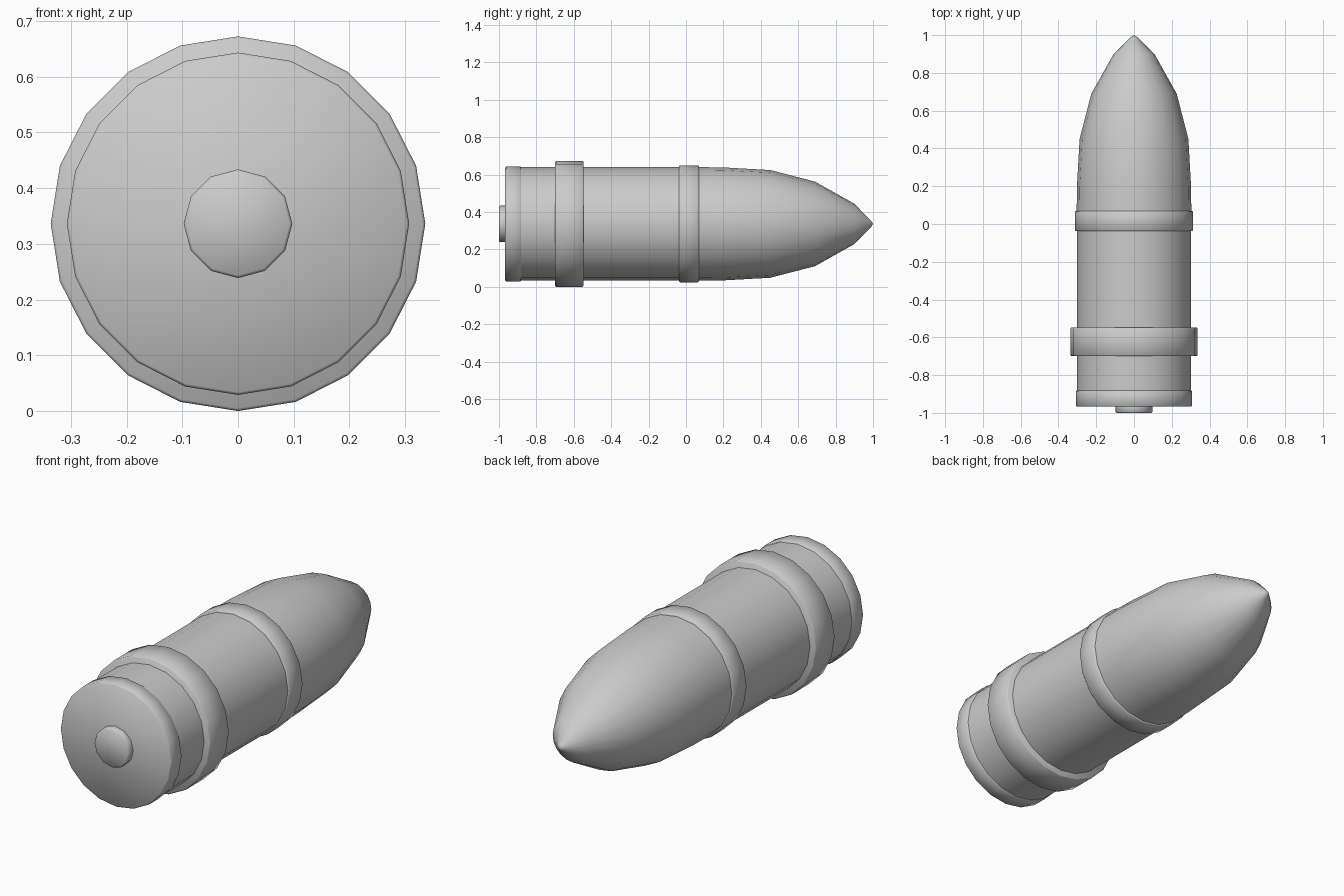
import bpy, bmesh, math

if "Cube" in bpy.data.objects:
    bpy.data.objects.remove(bpy.data.objects["Cube"])

CZ = 0.336  # height of the long axis

metal = bpy.data.materials.new("grey metal")
metal.diffuse_color = (0.6, 0.6, 0.6, 1)
metal.use_nodes = True
metal.node_tree.nodes["Principled BSDF"].inputs["Base Color"].default_value = metal.diffuse_color


def lathe(name, profile, sides=20, angle=35):
    """Spin (y, radius) points around the long axis; radius 0 makes a tip, open ends are capped."""
    bm = bmesh.new()
    rings = []
    for y, r in profile:
        if r == 0:
            rings.append([bm.verts.new((0, y, CZ))])
            continue
        rings.append([bm.verts.new((r * math.sin(2 * math.pi * i / sides), y,
                                    CZ + r * math.cos(2 * math.pi * i / sides)))
                      for i in range(sides)])
    for a, b in zip(rings, rings[1:]):
        for i in range(sides):
            j = (i + 1) % sides
            if len(b) == 1:
                bm.faces.new((a[i], a[j], b[0]))
            else:
                bm.faces.new((a[i], a[j], b[j], b[i]))
    for ring in (rings[0], rings[-1]):
        if len(ring) > 1:
            bm.faces.new(ring)
    bmesh.ops.recalc_face_normals(bm, faces=bm.faces)
    mesh = bpy.data.meshes.new(name)
    bm.to_mesh(mesh)
    bm.free()
    mesh.materials.append(metal)
    ob = bpy.data.objects.new(name, mesh)
    bpy.context.collection.objects.link(ob)
    bpy.ops.object.select_all(action='DESELECT')
    ob.select_set(True)
    bpy.context.view_layer.objects.active = ob
    bpy.ops.object.shade_smooth_by_angle(angle=math.radians(angle))
    return ob


def band(name, y0, y1, r, sides=20, b=0.005):
    """Short cylinder with a small chamfer on both rims."""
    return lathe(name, [(y0, r - b), (y0 + b, r), (y1 - b, r), (y1, r - b)], sides, 50)


# Main casing and pointed nose
lathe("casing", [(-0.95, 0.303), (0.03, 0.303)])
lathe("nose", [(0.03, 0.304), (0.20, 0.302), (0.45, 0.288), (0.69, 0.226),
               (0.90, 0.108), (0.99, 0.016), (1.0, 0)], angle=50)

# Base rim, raised bands and primer
band("base_rim", -0.967, -0.88, 0.307)
band("rear_band", -0.70, -0.548, 0.336)
band("front_band", -0.038, 0.07, 0.312)
band("primer", -1.0, -0.94, 0.0975, sides=12)
